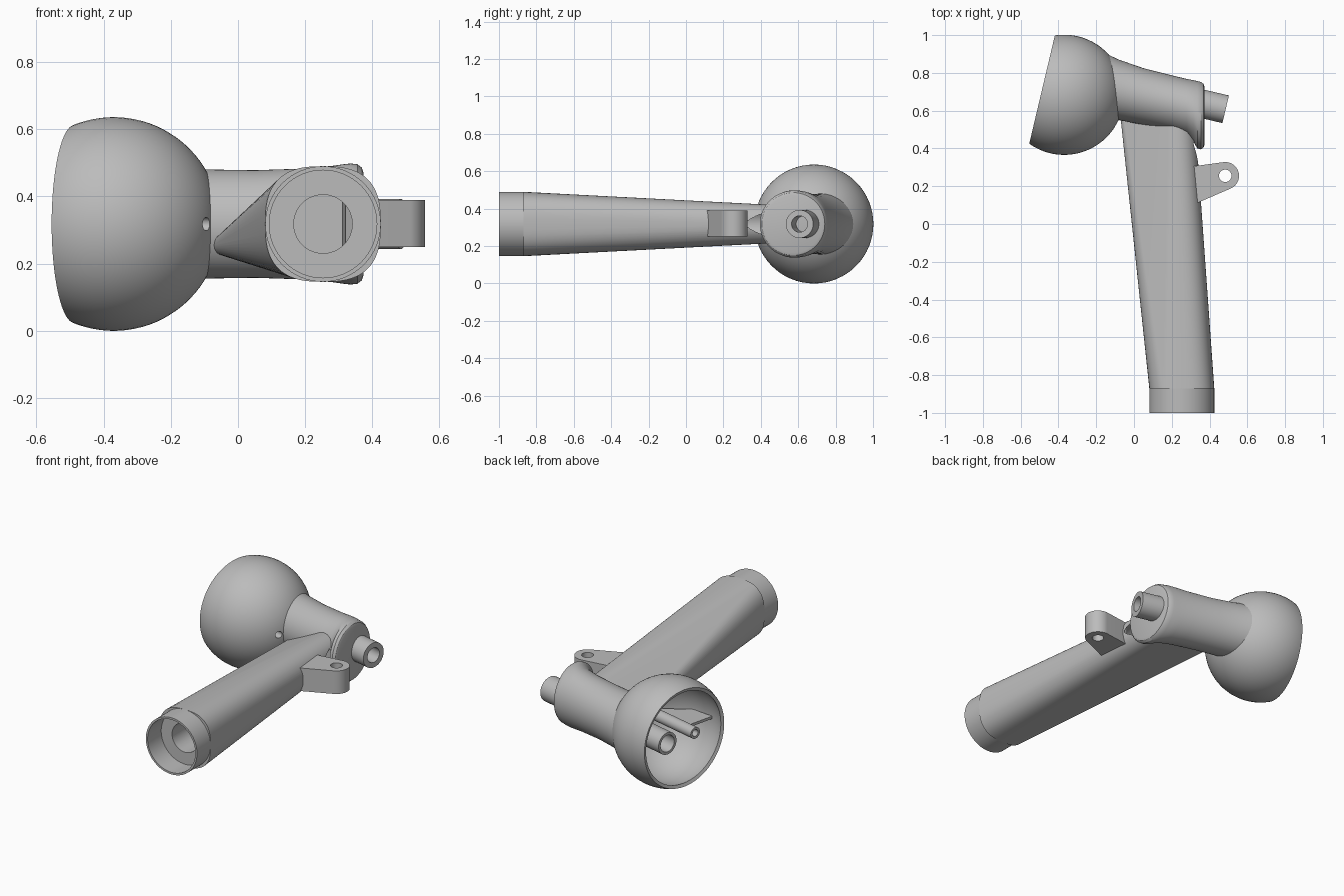
import bpy, bmesh, math
from mathutils import Vector, Matrix

if "Cube" in bpy.data.objects:
    bpy.data.objects.remove(bpy.data.objects["Cube"], do_unlink=True)

grey = bpy.data.materials.new("plain_grey")
grey.use_nodes = True
GREY = (0.5, 0.5, 0.5, 1)
grey.diffuse_color = GREY
grey.node_tree.nodes["Principled BSDF"].inputs["Base Color"].default_value = GREY

MID = 0.318                                   # height of every main axis
CUP = Vector((-0.37, 0.684, MID))             # cup centre
AXIS = Vector((0.973, -0.23, 0)).normalized() # cup axis, away from the opening
SIDE = Vector((-AXIS.y, AXIS.x, 0))
UP = Vector((0, 0, 1))
TURNS = [2 * math.pi * i / 64 for i in range(64)]


def finish(name, bm):
    bmesh.ops.recalc_face_normals(bm, faces=bm.faces)
    mesh = bpy.data.meshes.new(name)
    bm.to_mesh(mesh)
    bm.free()
    mesh.materials.append(grey)
    ob = bpy.data.objects.new(name, mesh)
    bpy.context.collection.objects.link(ob)
    return ob


def loft(name, rings, closed=False):
    """Skin a row of rings; closed joins last to first, otherwise cap the ends."""
    bm = bmesh.new()
    rows = [[bm.verts.new(p) for p in ring] for ring in rings]
    n = len(rows[0])
    for k in range(len(rows) if closed else len(rows) - 1):
        a, b = rows[k], rows[(k + 1) % len(rows)]
        for i in range(n):
            j = (i + 1) % n
            bm.faces.new((a[i], a[j], b[j], b[i]))
    if not closed:
        bm.faces.new(rows[0])
        bm.faces.new(rows[-1])
    return finish(name, bm)


def hull(name, points):
    bm = bmesh.new()
    for p in points:
        bm.verts.new(p)
    res = bmesh.ops.convex_hull(bm, input=bm.verts)
    spare = {v for v in res["geom_interior"] if isinstance(v, bmesh.types.BMVert)}
    bmesh.ops.delete(bm, geom=list(spare), context="VERTS")
    return finish(name, bm)


def ring(centre, radius, axis):
    axis = axis.normalized()
    a = axis.orthogonal().normalized()
    b = axis.cross(a)
    return [centre + radius * (math.cos(t) * a + math.sin(t) * b) for t in TURNS]


def rod(name, start, end, radius):
    return loft(name, [ring(start, radius, end - start), ring(end, radius, end - start)])


def tube(name, start, end, outer, inner):
    d = end - start
    return loft(name, [ring(start, outer, d), ring(end, outer, d),
                       ring(end, inner, d), ring(start, inner, d)], closed=True)


def apply(ob, mod):
    bpy.context.view_layer.objects.active = ob
    bpy.ops.object.modifier_apply(modifier=mod.name)


def cut(ob, cutter):
    mod = ob.modifiers.new("cut", "BOOLEAN")
    mod.operation, mod.solver, mod.object = "DIFFERENCE", "EXACT", cutter
    apply(ob, mod)
    bpy.data.objects.remove(cutter, do_unlink=True)


def sphere(name, radius, opening=None):
    bm = bmesh.new()
    turn = AXIS.to_track_quat("Z", "Y").to_matrix().to_4x4()
    bmesh.ops.create_uvsphere(bm, u_segments=64, v_segments=48, radius=radius,
                              matrix=Matrix.Translation(CUP) @ turn)
    if opening:
        bmesh.ops.bisect_plane(bm, geom=bm.verts[:] + bm.edges[:] + bm.faces[:],
                               plane_co=CUP - AXIS * opening, plane_no=-AXIS,
                               clear_outer=True)
    return finish(name, bm)


def on_cup(along, side):
    return CUP + AXIS * along + SIDE * side


# Round hollow cup, open at one side
cup = sphere("cup", 0.318, opening=0.12)
shell = cup.modifiers.new("shell", "SOLIDIFY")
shell.thickness, shell.offset = 0.02, -1
apply(cup, shell)
cut(cup, rod("hole_cutter", on_cup(0.2, -0.09), on_cup(0.4, -0.09), 0.02))

# Tubes and rib inside the cup
large_tube = tube("large_inner_tube", on_cup(-0.11, 0.115), on_cup(0.28, 0.115), 0.066, 0.05)
small_tube = tube("small_inner_tube", on_cup(-0.11, -0.09), on_cup(0.29, -0.09), 0.034, 0.02)
rib = hull("inner_rib", [on_cup(t, s) + UP * h for h in (-0.008, 0.008)
                         for t, s in ((-0.02, -0.12), (-0.02, -0.295),
                                      (0.12, -0.275), (0.27, -0.12))])

# Barrel from the cup to the rounded end: x, low y, high y, half height
stations = [(-0.25, 0.59, 0.95, 0.165), (-0.08, 0.55, 0.87, 0.162),
            (0.05, 0.525, 0.825, 0.16), (0.2, 0.492, 0.787, 0.165),
            (0.28, 0.468, 0.768, 0.173), (0.315, 0.435, 0.761, 0.178),
            (0.335, 0.4, 0.757, 0.18), (0.355, 0.395, 0.752, 0.178),
            (0.368, 0.405, 0.742, 0.168), (0.373, 0.42, 0.727, 0.153)]
barrel = loft("barrel", [
    [Vector((x, (lo + hi) / 2 + (hi - lo) / 2 * math.cos(t), MID + h * math.sin(t)))
     for t in TURNS] for x, lo, hi, h in stations])
cut(barrel, sphere("cup_cutter", 0.308))

# Nozzle on the barrel end
nozzle = tube("nozzle", on_cup(0.68, 0.122), on_cup(0.85, 0.122), 0.075, 0.044)

# Handle blending from a rounded square to a flat teardrop
Y = Vector((0, 1, 0))
BASE = Vector((0.253, -0.87, MID))


def soft(v):
    return math.copysign(abs(v) ** (2 / 2.7), v)


base = [BASE + 0.172 * Vector((soft(math.cos(t)), 0, soft(math.sin(t)))) for t in TURNS]
top = ring(Vector((0.225, 0.6, MID)), 0.095, Y) + ring(Vector((-0.045, 0.6, 0.255)), 0.03, Y)
handle = hull("handle", base + top)
cut(handle, rod("bore_cutter", BASE - Y * 0.1, BASE + Y * 1.3, 0.087))
collar = tube("handle_collar", BASE - Y * 0.13, BASE + Y * 0.002, 0.172, 0.16)

# Side lug with a hole
PIN = Vector((0.483, 0.255, 0))
points = []
for z in (0.25, 0.39):
    points += ring(PIN + UP * z, 0.073, UP)
    points += [Vector((0.31, 0.305, z)), Vector((0.32, 0.105, z))]
lug = hull("side_lug", points)
cut(lug, rod("pin_cutter", PIN + UP * 0.2, PIN + UP * 0.45, 0.033))

# Smooth shading with sharp edges kept
bpy.ops.object.select_all(action="DESELECT")
for ob in (cup, large_tube, small_tube, rib, barrel, nozzle, handle, collar, lug):
    ob.select_set(True)
    bpy.context.view_layer.objects.active = ob
bpy.ops.object.shade_smooth_by_angle(angle=math.radians(30))
